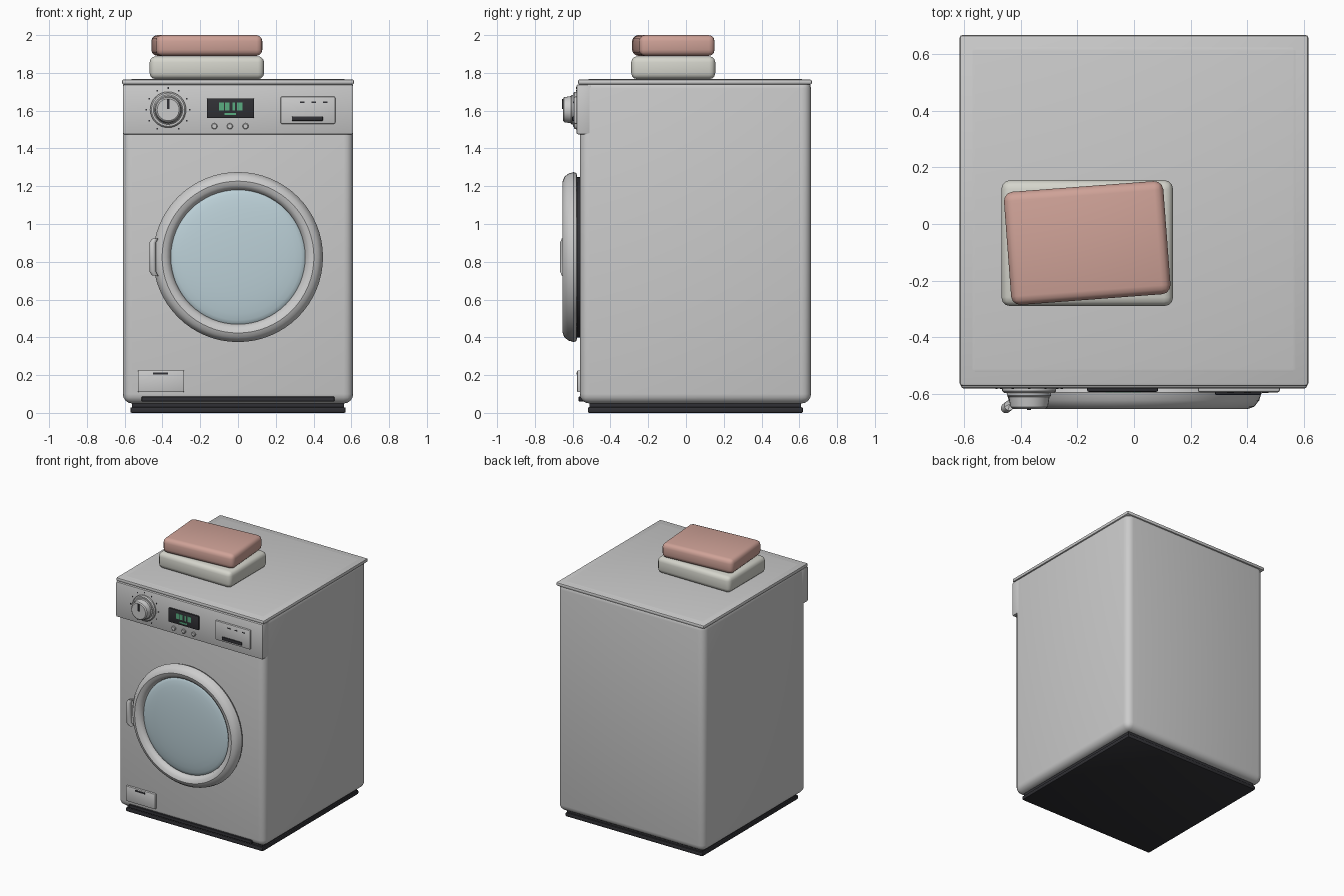
import bpy, bmesh
from math import sin, cos, pi, radians
from mathutils import Vector

if "Cube" in bpy.data.objects:
    bpy.data.objects.remove(bpy.data.objects["Cube"])


def material(name, rgb):
    m = bpy.data.materials.new(name)
    m.diffuse_color = (*rgb, 1)
    m.use_nodes = True
    m.node_tree.nodes["Principled BSDF"].inputs["Base Color"].default_value = m.diffuse_color
    return m


DARK = material("dark_plastic", (0.03, 0.03, 0.035))
GLASS = material("blue_glass", (0.5, 0.63, 0.68))
GREEN = material("green_light", (0.1, 0.42, 0.22))
PINK = material("pink_cloth", (0.62, 0.36, 0.31))
CREAM = material("cream_cloth", (0.66, 0.66, 0.6))


def finish(name, bm, mat=None, smooth=True):
    bmesh.ops.recalc_face_normals(bm, faces=bm.faces)
    me = bpy.data.meshes.new(name)
    bm.to_mesh(me)
    bm.free()
    ob = bpy.data.objects.new(name, me)
    bpy.context.collection.objects.link(ob)
    if mat:
        me.materials.append(mat)
    if smooth:
        bpy.ops.object.select_all(action='DESELECT')
        ob.select_set(True)
        bpy.context.view_layer.objects.active = ob
        bpy.ops.object.shade_smooth_by_angle(angle=radians(35))
    return ob


def box(name, x, y, z, bevel=0, seg=2, mat=None):
    """Bevelled box from (min, max) ranges, origin at its centre."""
    bm = bmesh.new()
    bmesh.ops.create_cube(bm, size=1)
    bmesh.ops.scale(bm, vec=(x[1] - x[0], y[1] - y[0], z[1] - z[0]), verts=bm.verts)
    if bevel:
        bmesh.ops.bevel(bm, geom=bm.edges[:], offset=bevel, segments=seg,
                        profile=0.5, affect='EDGES')
    ob = finish(name, bm, mat)
    ob.location = (sum(x) / 2, sum(y) / 2, sum(z) / 2)
    return ob


def lathe(name, profile, cx, cz, seg=48, mat=None, closed=False):
    """Spin (radius, y) points about an axis along y."""
    bm = bmesh.new()
    vs = [bm.verts.new((r, y, 0)) for r, y in profile]
    pairs = list(zip(vs, vs[1:])) + ([(vs[-1], vs[0])] if closed else [])
    es = [bm.edges.new(p) for p in pairs]
    bmesh.ops.spin(bm, geom=vs + es, cent=(0, 0, 0), axis=(0, 1, 0),
                   angle=2 * pi, steps=seg, use_merge=False)
    bmesh.ops.remove_doubles(bm, verts=bm.verts, dist=1e-5)
    ob = finish(name, bm, mat)
    ob.location = (cx, 0, cz)
    return ob


# cabinet
box("cabinet", (-.61, .61), (-.562, .662), (.05, 1.767), .05, 4)
box("plinth_lower", (-.57, .57), (-.52, .62), (0, .03), .008, 2, DARK)
box("plinth_upper", (-.56, .56), (-.51, .61), (.025, .07), 0, 1, DARK)
box("top_lid", (-.615, .615), (-.572, .667), (1.738, 1.765), .01, 2)
box("control_panel", (-.61, .61), (-.58, -.5), (1.475, 1.738), .008, 2)
box("kick_vent", (-.51, .51), (-.568, -.54), (.06, .087), .003, 1, DARK)

# filter flap
box("filter_flap", (-.53, -.285), (-.577, -.55), (.11, .225), .006, 2)
box("filter_flap_slot", (-.45, -.37), (-.58, -.57), (.203, .214), 0, 1, DARK)

# door
CZ = .825
lathe("door_gasket", [(0, -.585), (.425, -.585), (.425, -.55), (0, -.55)], 0, CZ, mat=DARK)
lathe("door_ring", [(.36, -.58), (.355, -.61), (.362, -.632), (.38, -.647), (.402, -.653),
                    (.425, -.644), (.442, -.622), (.45, -.595), (.445, -.581), (.43, -.576)],
      0, CZ, 64, closed=True)
R = .362
dome = [(R * sin(a), -.605 - .04 * cos(a)) for a in [i * pi / 16 for i in range(9)]]
lathe("door_glass", dome + [(R, -.59), (0, -.59)], 0, CZ, 64, GLASS)

# door handle: a bent tube
path = [(-.415, -.61, .735), (-.44, -.64, .728), (-.452, -.65, .75),
        (-.452, -.65, .9), (-.44, -.64, .922), (-.415, -.61, .915)]
bm = bmesh.new()
rings = []
for i, p in enumerate(path):
    t = (Vector(path[min(i + 1, 5)]) - Vector(path[max(i - 1, 0)])).normalized()
    u = t.cross(Vector((1, -1, 0))).normalized() if abs(t.z) > .3 else t.cross(Vector((0, 0, 1))).normalized()
    u = Vector((1, 1, 0)).normalized()
    w = t.cross(u).normalized()
    rings.append([bm.verts.new(Vector(p) + .018 * (cos(k * pi / 6) * u + sin(k * pi / 6) * w))
                  for k in range(12)])
for a, b in zip(rings, rings[1:]):
    for k in range(12):
        bm.faces.new((a[k], a[(k + 1) % 12], b[(k + 1) % 12], b[k]))
bm.faces.new(rings[0])
bm.faces.new(rings[-1])
finish("door_handle", bm)

# program dial with tick marks
KX, KZ = -.37, 1.605
lathe("dial_base", [(0, -.597), (.088, -.597), (.095, -.59), (.095, -.57), (0, -.57)], KX, KZ, 32)
lathe("dial_knob", [(0, -.652), (.058, -.652), (.066, -.645), (.072, -.61), (.078, -.605),
                    (.078, -.59), (0, -.59)], KX, KZ, 32)
box("dial_pointer", (KX - .007, KX + .007), (-.656, -.645), (1.608, 1.663), 0, 1, DARK)
for i in range(11):
    a = radians(-60 + 30 * i)
    x, z = KX + .115 * cos(a), KZ + .115 * sin(a)
    box(f"dial_tick_{i + 1}", (x - .004, x + .004), (-.583, -.575), (z - .004, z + .004), 0, 1, DARK)

# display and buttons
box("display", (-.165, .085), (-.592, -.57), (1.56, 1.665), .005, 2, DARK)
for i, (a, b) in enumerate([(-.1, -.075), (-.07, -.045), (-.028, -.016), (-.005, .025)]):
    box(f"display_bar_{i + 1}", (a, b), (-.594, -.585), (1.602, 1.643), 0, 1, GREEN)
box("display_underline", (-.072, -.01), (-.594, -.585), (1.576, 1.587), 0, 1, GREEN)
for i, x in enumerate((-.125, -.043, .04)):
    lathe(f"button_{i + 1}", [(0, -.592), (.012, -.592), (.016, -.588), (.016, -.57), (0, -.57)],
          x, 1.518, 16)

# detergent drawer
box("detergent_drawer", (.225, .515), (-.594, -.57), (1.53, 1.675), .008, 2)
box("drawer_grip", (.285, .45), (-.603, -.585), (1.545, 1.57), .006, 2, DARK)
for i, x in enumerate((.34, .4, .463)):
    box(f"drawer_mark_{i + 1}", (x - .012, x + .012), (-.596, -.59), (1.641, 1.648), 0, 1, DARK)

# folded towels
box("lower_towel", (-.468, .138), (-.29, .155), (1.767, 1.888), .032, 3, CREAM)
top = box("upper_towel", (-.447, .117), (-.267, .133), (1.89, 2.0), .032, 3, PINK)
top.rotation_euler.z = radians(4.3)
